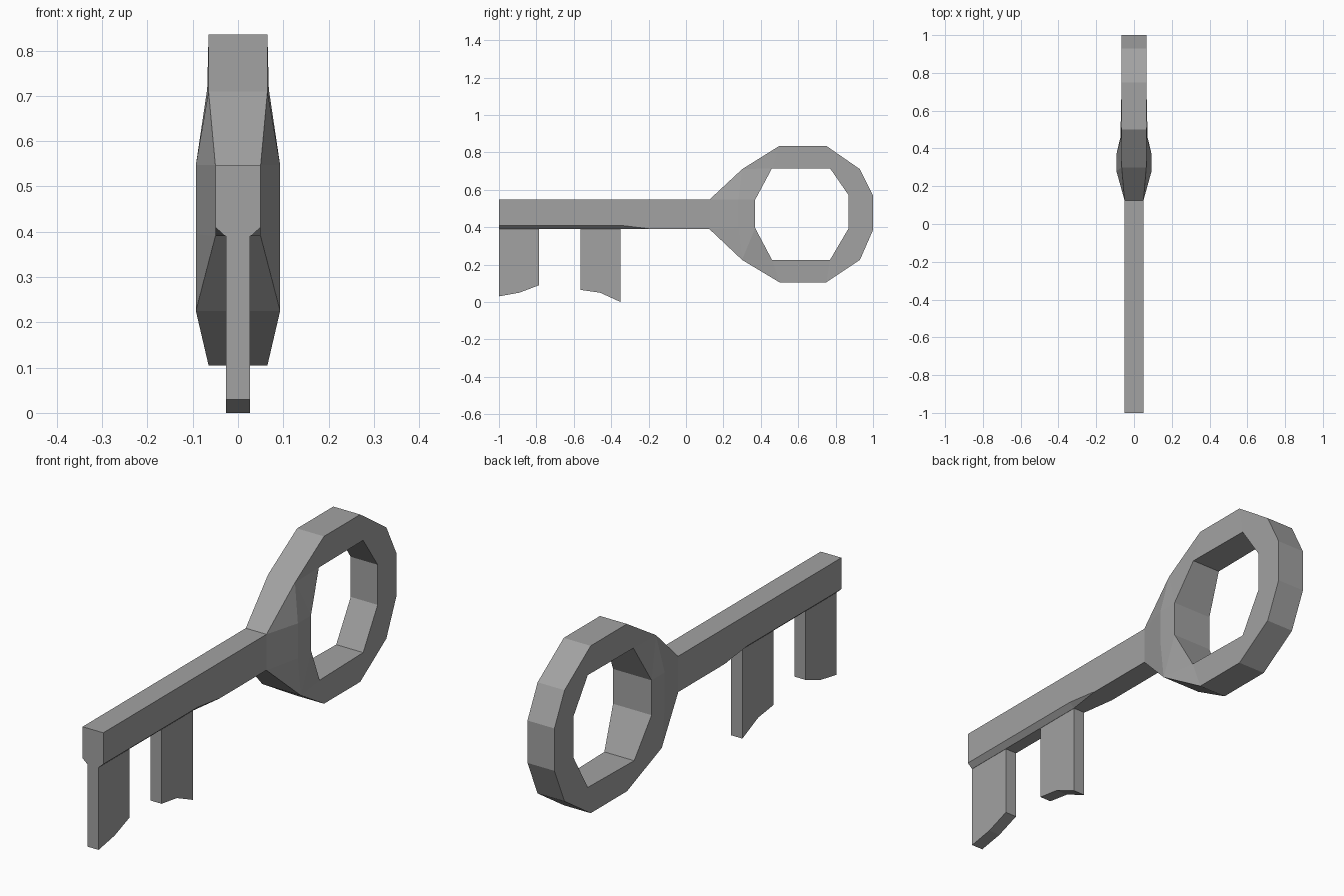
import bpy
import bmesh

cube = bpy.data.objects.get("Cube")
if cube:
    bpy.data.objects.remove(cube, do_unlink=True)

metal = bpy.data.materials.new("grey_metal")
metal.use_nodes = True
GREY = (0.36, 0.36, 0.36, 1)
metal.diffuse_color = GREY
metal.node_tree.nodes["Principled BSDF"].inputs["Base Color"].default_value = GREY


def build(name, polygons):
    """Make one flat-shaded object from welded polygons."""
    bm = bmesh.new()
    for poly in polygons:
        points = list(dict.fromkeys(poly))
        if len(points) > 2:
            bm.faces.new([bm.verts.new(p) for p in points])
    bmesh.ops.remove_doubles(bm, verts=bm.verts, dist=0.0005)
    bmesh.ops.recalc_face_normals(bm, faces=bm.faces)
    mesh = bpy.data.meshes.new(name)
    bm.to_mesh(mesh)
    bm.free()
    mesh.materials.append(metal)
    obj = bpy.data.objects.new(name, mesh)
    bpy.context.collection.objects.link(obj)


def loft(sections):
    """Closed skin through matching cross-sections."""
    polys = [sections[0], sections[-1]]
    for a, b in zip(sections, sections[1:]):
        for i in range(len(a)):
            j = (i + 1) % len(a)
            polys.append([a[i], a[j], b[j], b[i]])
    return polys


def side(p, s):
    y, z, half = p
    return (s * half, y, z)


# Shaft, with a chamfered underside that fades out before the neck
def shaft_section(y, foot, chamfer_top):
    right = [(0.05, y, 0.547), (0.05, y, chamfer_top), (foot, y, 0.39)]
    return right + [(-x, y, z) for x, y, z in reversed(right)]


build("shaft", loft([shaft_section(-1, 0.028, 0.41),
                     shaft_section(-0.35, 0.028, 0.41),
                     shaft_section(-0.2, 0.049, 0.392),
                     shaft_section(0.13, 0.049, 0.392)]))

# Two teeth with broken lower edges
teeth = {"front_tooth": [(-1, 0.03), (-0.89, 0.05), (-0.785, 0.09)],
         "rear_tooth": [(-0.565, 0.065), (-0.46, 0.05), (-0.35, 0)]}
for name, low in teeth.items():
    outline = low + [(low[-1][0], 0.41), (low[0][0], 0.41)]
    build(name, loft([[(x, y, z) for y, z in outline] for x in (-0.027, 0.027)]))

# Bow: stations of outer and inner points as (y, z, half width), going round
W, B = 0.065, 0.093
in_ft, in_t1, in_t2 = (0.37, 0.547, B), (0.46, 0.715, 0.068), (0.77, 0.715, W)
in_bt, in_bb = (0.87, 0.57, W), (0.87, 0.395, W)
in_b2, in_b1, in_fb = (0.77, 0.225, W), (0.46, 0.225, 0.072), (0.37, 0.395, B)
neck_t, neck_b = (0.28, 0.547, B), (0.28, 0.395, B)
top_f, bottom_f = (0.3, 0.71, W), (0.3, 0.225, B)
top_1, bottom_1 = (0.5, 0.835, W), (0.5, 0.105, W)
top_2, bottom_2 = (0.75, 0.835, W), (0.75, 0.105, W)
back_t, back_b = (0.93, 0.71, W), (0.93, 0.225, W)
stations = [
    (neck_t, in_ft), (top_f, in_ft), (top_f, in_t1), (top_1, in_t1),
    (top_2, in_t2), (back_t, in_t2), (back_t, in_bt), ((1, 0.57, W), in_bt),
    ((1, 0.385, W), in_bb), (back_b, in_bb), (back_b, in_b2), (bottom_2, in_b2),
    (bottom_1, in_b1), (bottom_f, in_b1), (bottom_f, in_fb), (neck_b, in_fb)]
bow = []
for i, (outer, inner) in enumerate(stations):
    outer2, inner2 = stations[(i + 1) % len(stations)]
    for s in (-1, 1):
        bow.append([side(p, s) for p in (outer, outer2, inner2, inner)])
    bow.append([side(inner, -1), side(inner2, -1), side(inner2, 1), side(inner, 1)])
    # The neck covers the rim next to the shaft
    if not {neck_t, neck_b} & {outer, outer2}:
        bow.append([side(outer, -1), side(outer2, -1), side(outer2, 1), side(outer, 1)])
build("bow", bow)

# Neck: straight strips from the shaft with a flared bulge at each side
shaft_t, shaft_b = (0.125, 0.547, 0.05), (0.125, 0.39, 0.05)
strip_t, strip_b = (0.3, 0.71, 0.053), (0.3, 0.225, 0.053)
neck = []
for a, b in ((shaft_t, strip_t), (shaft_b, strip_b)):
    neck.append([side(a, -1), side(a, 1), side(b, 1), side(b, -1)])
for s in (-1, 1):
    for poly in ((shaft_t, shaft_b, neck_b, neck_t),
                 (shaft_t, neck_t, top_f), (shaft_t, top_f, strip_t),
                 (shaft_b, neck_b, bottom_f), (shaft_b, bottom_f, strip_b)):
        neck.append([side(p, s) for p in poly])
build("neck", neck)
